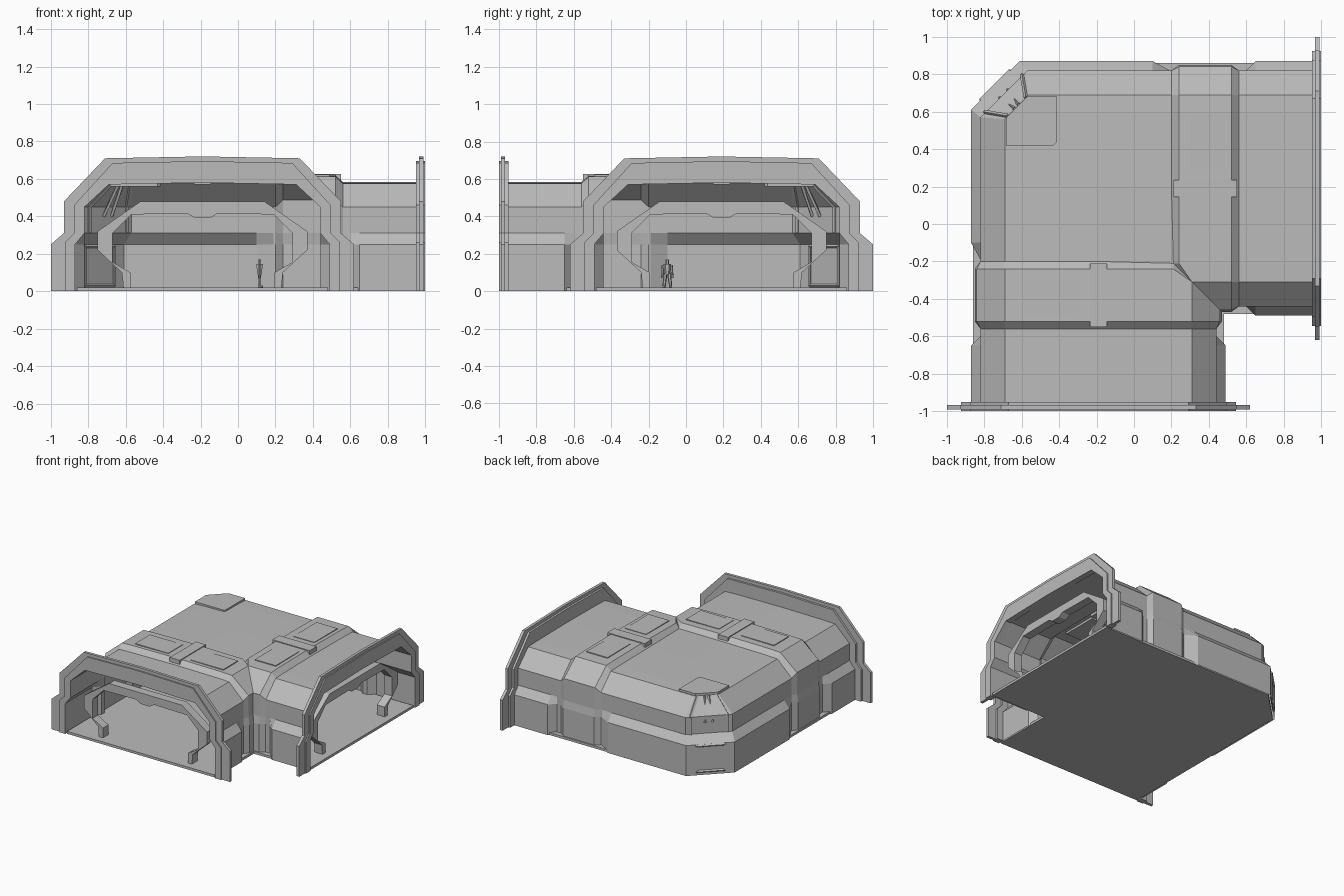
import bpy, bmesh, math
from mathutils import Vector

if "Cube" in bpy.data.objects:
    bpy.data.objects.remove(bpy.data.objects["Cube"])

C = -0.19  # centre line of the front arm; the side arm is its mirror across x = -y


def material(name, rgb):
    m = bpy.data.materials.new(name)
    m.diffuse_color = (*rgb, 1)
    m.use_nodes = True
    m.node_tree.nodes["Principled BSDF"].inputs["Base Color"].default_value = m.diffuse_color
    return m


GREY = material("plain grey", (0.5, 0.5, 0.5))


def finish(name, bm, sheet=False):
    bmesh.ops.remove_doubles(bm, verts=bm.verts, dist=0.0005)
    bmesh.ops.recalc_face_normals(bm, faces=bm.faces)
    if sheet and sum(f.normal.z * f.calc_area() for f in bm.faces) < 0:
        bmesh.ops.reverse_faces(bm, faces=bm.faces)
    me = bpy.data.meshes.new(name)
    bm.to_mesh(me)
    bm.free()
    me.materials.append(GREY)
    ob = bpy.data.objects.new(name, me)
    bpy.context.collection.objects.link(ob)
    return ob


def face(bm, vs):
    u = []
    for v in vs:
        if all((v.co - w.co).length > 0.0005 for w in u):
            u.append(v)
    if len(u) > 2:
        bm.faces.new(u)


def flip(p):
    return Vector((-p[1], -p[0], p[2]))


def both(half):
    """Right half profile from bottom to top -> full arch, left to right."""
    left = [(-u, z) for u, z in half]
    return left + [p for p in reversed(half) if p[0] > 0]


def loft_corner(name, stations, ks, sheet=True):
    """Sweep along the front arm, mitre at the diagonal (outer corner cut at k), return along the side arm."""
    rows, stuck = [], {}
    for y, prof in stations:
        row = []
        for i, (u, z) in enumerate(prof):
            x = C + u
            limit = min(-x, x + ks[min(i, len(ks) - 1)]) if u < 0 else -x
            if i not in stuck:
                p = Vector((x, min(y, limit), z))
                if y >= limit:
                    stuck[i] = p
            else:
                p = stuck[i]
            row.append(p)
        rows.append(row)
    rows += [[flip(p) for p in r] for r in reversed(rows)]
    bm = bmesh.new()
    grid = [[bm.verts.new(p) for p in r] for r in rows]
    n = len(grid[0])
    for a, b in zip(grid, grid[1:]):
        for i in range(n - 1 if sheet else n):
            j = (i + 1) % n
            face(bm, [a[i], a[j], b[j], b[i]])
    if not sheet:
        face(bm, grid[0])
        face(bm, grid[-1])
    return finish(name, bm, sheet)


def arch(name, outer, inner, y0, y1):
    """Solid arch across the front arm, plus its mirror across the side arm."""
    bm = bmesh.new()
    for mirrored in (False, True):
        def ring(half, y):
            pts = [Vector((C + u, y, z)) for u, z in half]
            return [bm.verts.new(flip(p) if mirrored else p) for p in pts]
        o, i = both(outer), both(inner)
        loops = [ring(o, y0), ring(i, y0), ring(i, y1), ring(o, y1)]
        for a, b in zip(loops, loops[1:] + loops[:1]):
            for k in range(len(a) - 1):
                face(bm, [a[k], a[k + 1], b[k + 1], b[k]])
        for e in (0, -1):
            face(bm, [l[e] for l in loops])
    return finish(name, bm)


def prism(name, pts, z0, z1, mirror=False):
    bm = bmesh.new()
    for m in ((False, True) if mirror else (False,)):
        def loop(z):
            return [bm.verts.new(flip((x, y, z)) if m else (x, y, z)) for x, y in pts]
        a, b = loop(z0), loop(z1)
        face(bm, a)
        face(bm, b)
        for k in range(len(a)):
            j = (k + 1) % len(a)
            face(bm, [a[k], a[j], b[j], b[k]])
    return finish(name, bm)


def rect(x0, x1, y0, y1):
    return [(x0, y0), (x1, y0), (x1, y1), (x0, y1)]


def tube(name, p, q, r0, r1, n=6):
    p, q = Vector(p), Vector(q)
    bm = bmesh.new()
    bmesh.ops.create_cone(bm, cap_ends=True, segments=n, radius1=r0 * 1.0, radius2=r1, depth=(q - p).length)
    rot = (q - p).to_track_quat('Z', 'Y').to_matrix()
    for v in bm.verts:
        v.co = rot @ v.co + (p + q) / 2
    return finish(name, bm)


# Corridor shell: wide wall panels, narrow gaps and a raised rib in one loft
def section(w0, w1, r, z):
    return both([(w0, 0), (w0, 0.25), (w1, 0.31), (w1, 0.45 + (z - 0.575)), (r, z), (0.4, z + 0.004), (0, z + 0.008)])


panel = section(0.68, 0.63, 0.5, 0.575)
narrow = section(0.63, 0.63, 0.5, 0.575)
rib = section(0.66, 0.65, 0.5, 0.612)
loft_corner("corridor_shell", [(-0.96, panel), (-0.65, panel), (-0.6, narrow), (-0.56, narrow), (-0.52, rib),
                               (-0.24, rib), (-0.2, narrow), (-0.19, narrow), (-0.1, panel), (9, panel)],
            [1.48, 1.48, 1.39, 1.39, 1.25, 1.25])

# Floor slab
slab = [(-0.67, 0.0), (-0.67, 0.02), (0.67, 0.02), (0.67, 0.0)]
loft_corner("floor", [(-0.99, slab), (9, slab)], [1.46], sheet=False)

# End frames: thick inner lip, wide thin flange, stepped collar behind
opening = [(0.68, 0), (0.68, 0.25), (0.63, 0.31), (0.63, 0.45), (0.5, 0.57), (0, 0.58)]
lip = [(0.735, 0), (0.735, 0.26), (0.685, 0.31), (0.685, 0.46), (0.48, 0.685), (0, 0.695)]
flange = [(0.81, 0), (0.81, 0.25), (0.74, 0.31), (0.74, 0.48), (0.52, 0.71), (0, 0.72)]
arch("frame_lip", lip, opening, -1.0, -0.95)
arch("frame_flange", flange, opening, -0.99, -0.967)

# Inner gateway arches standing just inside each opening
gate_out = [(0.42, 0), (0.43, 0.1), (0.56, 0.22), (0.56, 0.32), (0.33, 0.48), (0.08, 0.48), (0.04, 0.48)]
gate_in = [(0.385, 0), (0.385, 0.1), (0.48, 0.155), (0.48, 0.31), (0.38, 0.41), (0.08, 0.415), (0.04, 0.39)]
arch("inner_gateway", gate_out, gate_in, -0.93, -0.86)

# Rib roof trim: central clamp and two raised pads
prism("rib_clamp", rect(C - 0.045, C + 0.045, -0.55, -0.21), 0.57, 0.626, mirror=True)
for s, tag in ((-1, "left"), (1, "right")):
    a, b = sorted((C + s * 0.1, C + s * 0.4))
    prism("rib_pad_" + tag, rect(a, b, -0.49, -0.3), 0.6, 0.623, mirror=True)

# Raised roof plate in the outer corner
prism("corner_roof_plate", [(-0.685, 0.42), (-0.43, 0.42), (-0.415, 0.435), (-0.415, 0.685),
                            (-0.565, 0.685), (-0.685, 0.565)], 0.56, 0.593)


# Corner trim: points given by distance along the chamfer, distance out, height
def corner(s, d, z):
    h = math.sqrt(0.5)
    return (h * (s - d), h * (s + d), z)


for s in (-1, 1):
    tube("corner_window_post", corner(s * 0.14, 0.985, 0.31), corner(s * 0.14, 0.985, 0.45), 0.012, 0.012, 4)
    tube("corner_window_rafter", corner(s * 0.14, 0.985, 0.45), corner(s * 0.07, 0.886, 0.575), 0.012, 0.012, 4)
    tube("corner_window_strut", corner(s * 0.03, 0.985, 0.40), corner(s * 0.015, 0.886, 0.575), 0.01, 0.01, 4)
    tube("corner_panel_side", corner(s * 0.11, 1.047, 0.03), corner(s * 0.11, 1.047, 0.24), 0.01, 0.01, 4)
for z in (0.03, 0.24):
    tube("corner_panel_rail", corner(-0.11, 1.047, z), corner(0.11, 1.047, z), 0.01, 0.01, 4)

# Small standing figure for scale, facing the side opening
fx, fy = 0.115, -0.1
for s in (-1, 1):
    tube("figure_leg", (fx, fy + s * 0.018, 0.02), (fx, fy + s * 0.01, 0.095), 0.008, 0.011)
    tube("figure_arm", (fx, fy + s * 0.027, 0.07), (fx, fy + s * 0.022, 0.138), 0.006, 0.008)
    tube("figure_foot", (fx - 0.008, fy + s * 0.018, 0.025), (fx + 0.018, fy + s * 0.02, 0.025), 0.007, 0.005)
tube("figure_torso", (fx, fy, 0.088), (fx, fy, 0.145), 0.013, 0.02)
tube("figure_head", (fx, fy, 0.145), (fx, fy, 0.17), 0.01, 0.009)
